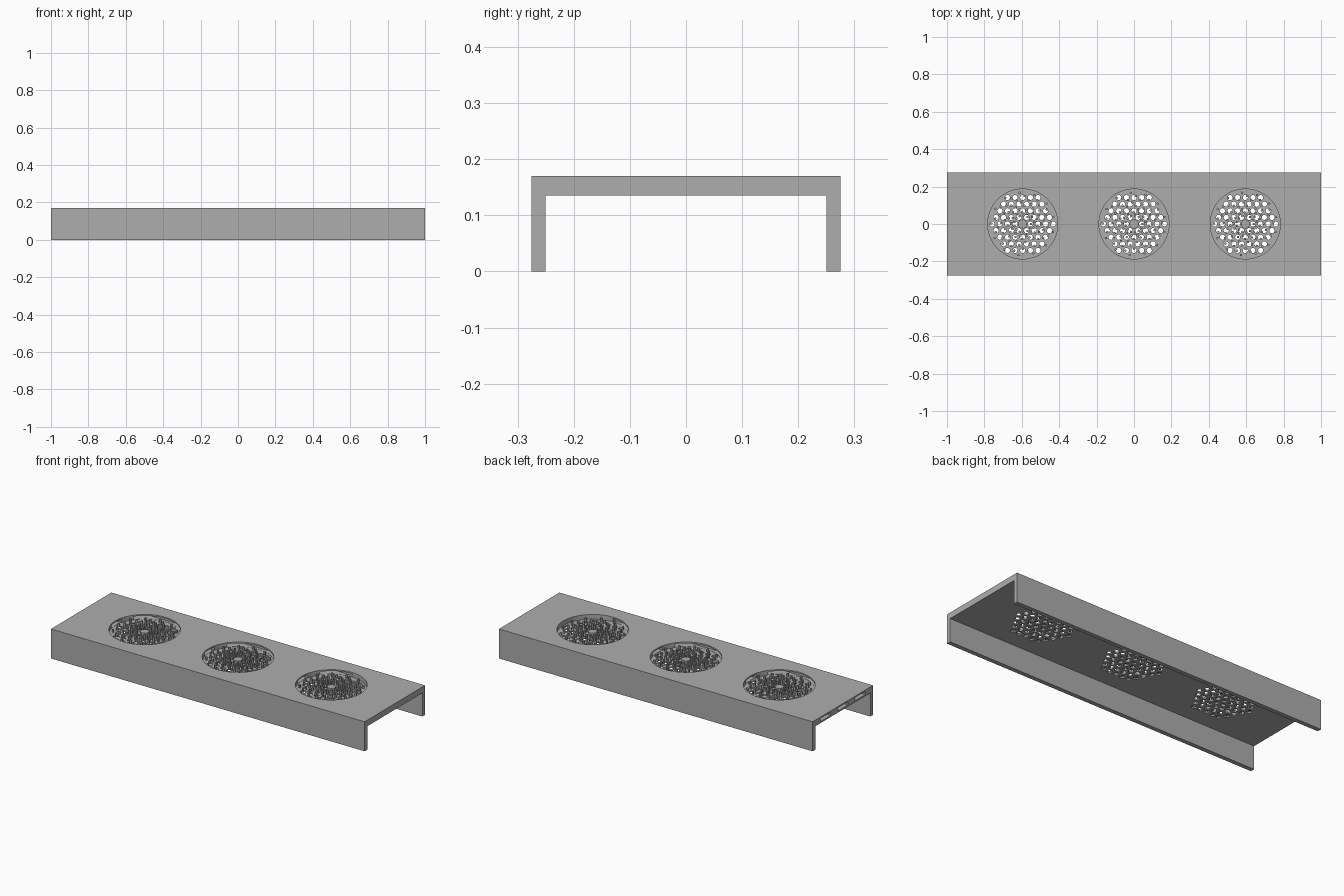
import bpy
import bmesh
from math import cos, sin, pi, sqrt
from mathutils import Matrix

old = bpy.data.objects.get("Cube")
if old:
    bpy.data.objects.remove(old, do_unlink=True)

LENGTH, HALF_W, HEIGHT = 2.0, 0.275, 0.17
WALL, UNDERSIDE, FLOOR = 0.025, 0.135, 0.143
CENTRES = (-0.595, 0.0, 0.595)
POCKET_R, PITCH, HOLE_R = 0.187, 0.0408, 0.0138

grey = bpy.data.materials.new("plain grey")
grey.use_nodes = True
grey.diffuse_color = (0.42, 0.42, 0.42, 1)
grey.node_tree.nodes["Principled BSDF"].inputs["Base Color"].default_value = grey.diffuse_color


def make_object(name, bm):
    bmesh.ops.recalc_face_normals(bm, faces=bm.faces[:])
    mesh = bpy.data.meshes.new(name)
    bm.to_mesh(mesh)
    bm.free()
    mesh.materials.append(grey)
    obj = bpy.data.objects.new(name, mesh)
    bpy.context.collection.objects.link(obj)
    return obj


def add_cylinder(bm, x, y, z0, z1, radius, sides):
    bmesh.ops.create_cone(bm, cap_ends=True, segments=sides, radius1=radius, radius2=radius,
                          depth=z1 - z0, matrix=Matrix.Translation((x, y, (z0 + z1) / 2)))


def add_box(bm, low, high):
    mid = [(a + b) / 2 for a, b in zip(low, high)]
    size = [b - a for a, b in zip(low, high)]
    bmesh.ops.create_cube(bm, size=1, matrix=Matrix.Translation(mid) @ Matrix.Diagonal((*size, 1)))


def cut(target, bm):
    """Subtract a temporary cutter and bake the result."""
    cutter = make_object("cutter", bm)
    cutter.hide_render = True
    mod = target.modifiers.new("cut", "BOOLEAN")
    mod.operation, mod.solver, mod.object = "DIFFERENCE", "EXACT", cutter
    graph = bpy.context.evaluated_depsgraph_get()
    baked = bpy.data.meshes.new_from_object(target.evaluated_get(graph))
    target.modifiers.clear()
    target.data = baked
    bpy.data.objects.remove(cutter, do_unlink=True)


# Channel body: an upside-down U extruded along x
half = [(HALF_W, HEIGHT), (HALF_W, 0), (HALF_W - WALL, 0), (HALF_W - WALL, UNDERSIDE)]
profile = half + [(-y, z) for y, z in reversed(half)]
bm = bmesh.new()
face = bm.faces.new([bm.verts.new((-LENGTH / 2, y, z)) for y, z in profile])
grown = bmesh.ops.extrude_face_region(bm, geom=[face])["geom"]
bmesh.ops.translate(bm, vec=(LENGTH, 0, 0),
                    verts=[g for g in grown if isinstance(g, bmesh.types.BMVert)])
body = make_object("channel_body", bm)

# Round pockets in the top
bm = bmesh.new()
for cx in CENTRES:
    add_cylinder(bm, cx, 0, FLOOR, HEIGHT + 0.05, POCKET_R, 64)
cut(body, bm)

# Three flat feed ducts entering from one end and linking the pockets
bm = bmesh.new()
for y in (-0.157, 0, 0.157):
    add_box(bm, (-1.1, y - 0.045, FLOOR + 0.001), (CENTRES[-1], y + 0.045, 0.162))
cut(body, bm)

# Hexagonal field of through holes in each pocket floor
bm = bmesh.new()
for cx in CENTRES:
    for row in range(-4, 5):
        count = 9 - abs(row)
        for i in range(count):
            add_cylinder(bm, cx + (i - (count - 1) / 2) * PITCH, row * PITCH * sqrt(3) / 2,
                         UNDERSIDE - 0.02, FLOOR + 0.006, HOLE_R, 16)
cut(body, bm)

# Small pins in curved arms, with a central boss
for name, cx in zip(("right", "middle", "left"), CENTRES):
    bm = bmesh.new()
    add_cylinder(bm, cx, 0, FLOOR, 0.160, 0.024, 24)
    for arm in range(13):
        for step in range(8):
            r = 0.045 + step * 0.0175
            a = 2 * pi * arm / 13 + step * 0.17
            add_cylinder(bm, cx + r * cos(a), r * sin(a), FLOOR - 0.002, 0.160, 0.0065, 10)
    make_object(name + "_pocket_pins", bm)

# Crisp edges with smooth round walls
bpy.ops.object.select_all(action="DESELECT")
for obj in bpy.context.collection.objects:
    if obj.type == "MESH" and (obj == body or obj.name.endswith("_pins")):
        obj.select_set(True)
        bpy.context.view_layer.objects.active = obj
bpy.ops.object.shade_smooth_by_angle(angle=pi / 5)
